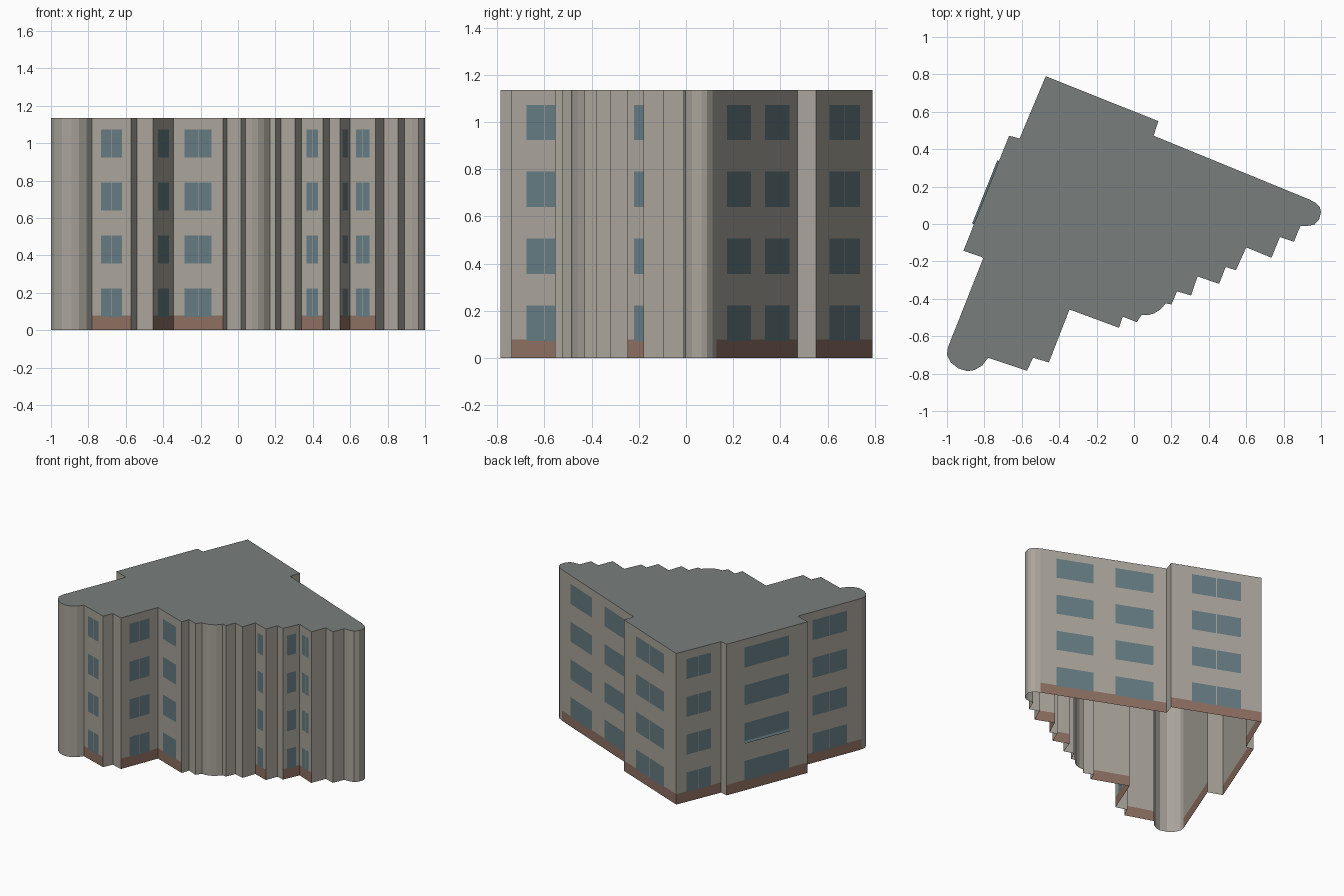
import bpy
from mathutils import Vector

if "Cube" in bpy.data.objects:
    bpy.data.objects.remove(bpy.data.objects["Cube"])

H = 1.135          # building height
BASE = 0.078       # height of the brown plinth
FLOOR = H / 4


def material(name, rgb):
    m = bpy.data.materials.new(name)
    m.diffuse_color = (*rgb, 1)
    m.use_nodes = True
    m.node_tree.nodes["Principled BSDF"].inputs["Base Color"].default_value = m.diffuse_color
    return m


WALL = material("wall_plaster", (0.40, 0.375, 0.33))
ROOF = material("roof_grey", (0.19, 0.21, 0.20))
GLASS = material("window_glass", (0.13, 0.20, 0.225))
BRICK = material("plinth_brown", (0.27, 0.16, 0.12))


def mesh_object(name, faces, mat):
    verts = [v for f in faces for v in f]
    idx, n = [], 0
    for f in faces:
        idx.append(range(n, n + len(f)))
        n += len(f)
    me = bpy.data.meshes.new(name)
    me.from_pydata(verts, [], [list(i) for i in idx])
    me.materials.append(mat)
    ob = bpy.data.objects.new(name, me)
    bpy.context.collection.objects.link(ob)
    return ob


# Footprint, clockwise seen from above, split into its sides
back = [(-.472, .79), (.13, .55), (.105, .472)]
right_end = [(.94, .13), (.972, .112), (.993, .09), (1, .065), (.99, .025),
             (.965, -.003), (.93, -.01)]
right_steps = [(.89, -.01), (.855, -.095), (.78, -.07), (.735, -.18),
               (.6, -.125), (.545, -.247), (.49, -.23), (.455, -.32),
               (.34, -.28), (.305, -.382), (.23, -.36), (.2, -.43)]
bay = [(.17, -.425), (.14, -.458), (.108, -.478), (.075, -.487), (.04, -.487)]
front = [(.015, -.525), (-.06, -.495), (-.08, -.555), (-.345, -.457),
         (-.455, -.74), (-.54, -.715), (-.572, -.785)]
left_end = [(-.78, -.715), (-.81, -.755), (-.85, -.78), (-.89, -.787),
            (-.94, -.772), (-.98, -.74), (-1, -.7), (-.995, -.66)]
left = [(-.805, -.18), (-.912, -.143), (-.668, .472), (-.612, .457)]
outline = back + right_end + right_steps + bay + front + left_end + left

# Faces that carry windows, by start corner: pane spans along the face
PAIR = [(.23, .495), (.505, .77)]
windowed = {
    (-.472, .79): PAIR,
    (.105, .472): [(.105, .405), (.58, .875)],
    (.735, -.18): PAIR,
    (.6, -.125): PAIR,
    (.455, -.32): PAIR,
    (-.08, -.555): PAIR,
    (-.345, -.457): PAIR,
    (-.572, -.785): PAIR,
    (-.995, -.66): PAIR,
    (-.912, -.143): [(.23, .78)],
    (-.612, .457): PAIR,
}


def quad(a, b, z0, z1):
    return [(b.x, b.y, z0), (a.x, a.y, z0), (a.x, a.y, z1), (b.x, b.y, z1)]


walls, plinth, panes, sill = [], [], [], []
for i, p in enumerate(outline):
    a, b = Vector(p), Vector(outline[(i + 1) % len(outline)])
    d = (b - a).normalized()
    out = Vector((-d.y, d.x))
    spans = windowed.get(p)
    if not spans:
        walls.append(quad(a, b, 0, H))
        continue
    walls.append(quad(a, b, BASE, H))
    plinth.append(quad(a, b, 0, BASE))
    off = out * 0.002
    for s, e in spans:
        for k in range(4):
            z = k * FLOOR + 0.072
            panes.append(quad(a.lerp(b, s) + off, a.lerp(b, e) + off, z, z + 0.15))
    # Slim sloping sill under one window of the long left wall
    if len(spans) == 1:
        s, e = a.lerp(b, .23), a.lerp(b, .78)
        z = FLOOR + 0.072
        so, eo = s + out * .01, e + out * .01
        sill.append([(e.x, e.y, z + .02), (eo.x, eo.y, z), (so.x, so.y, z), (s.x, s.y, z + .02)])

# Open-bottomed shell: walls, plinth, windows, sill and flat roof
mesh_object("walls", walls, WALL)
mesh_object("plinth", plinth, BRICK)
mesh_object("window_panes", panes, GLASS)
mesh_object("window_sill", sill, GLASS)
mesh_object("roof", [[(x, y, H) for x, y in reversed(outline)]], ROOF)
